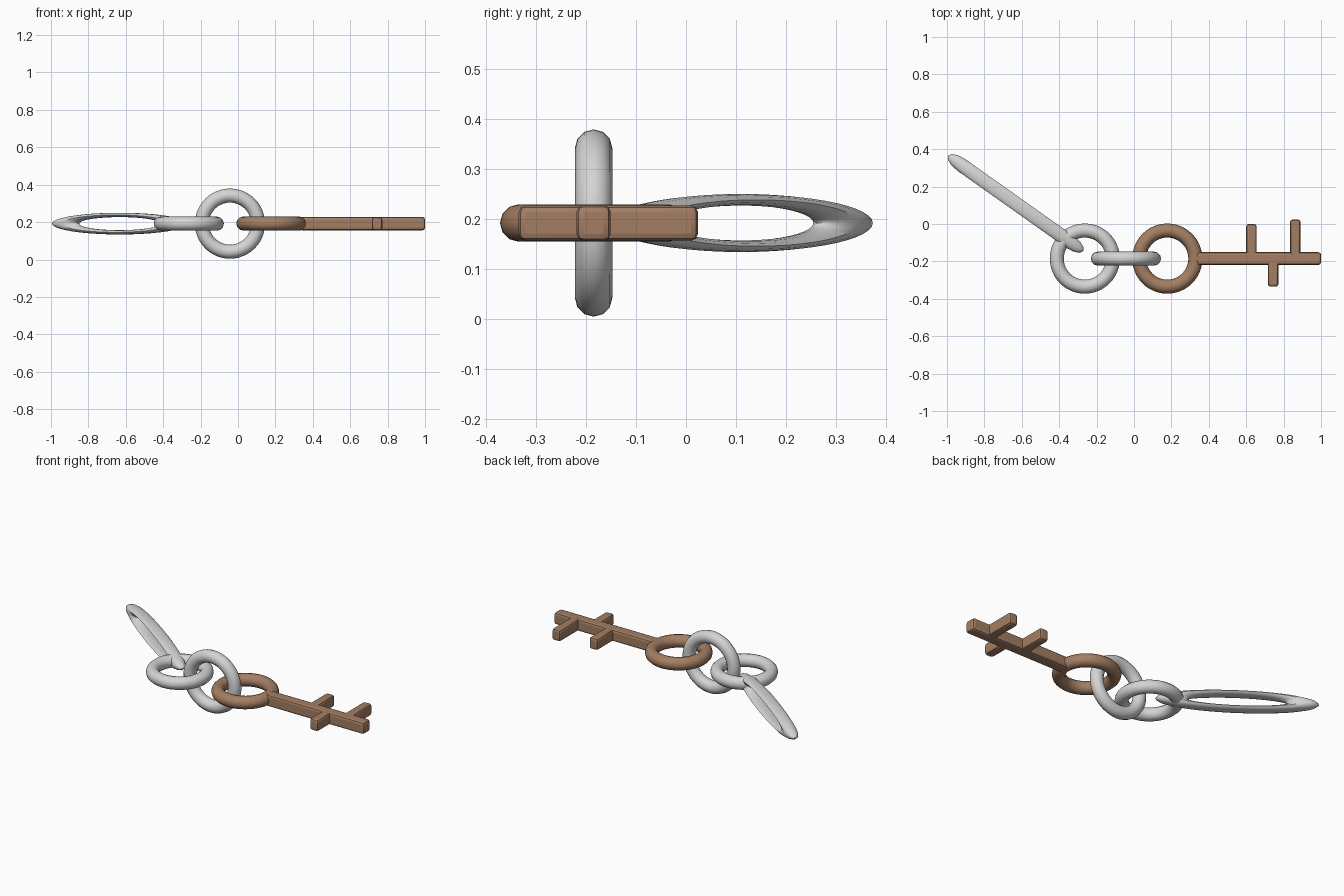
import bpy
import math

if "Cube" in bpy.data.objects:
    bpy.data.objects.remove(bpy.data.objects["Cube"])

CY, CZ = -0.185, 0.192     # line of the chain


def material(name, rgb):
    m = bpy.data.materials.new(name)
    m.diffuse_color = (*rgb, 1)
    m.use_nodes = True
    m.node_tree.nodes["Principled BSDF"].inputs["Base Color"].default_value = m.diffuse_color
    return m


steel = material("light_steel", (0.66, 0.66, 0.66))
bronze = material("bronze_brown", (0.37, 0.21, 0.125))


def finish(ob, name, mat):
    ob.name = name
    ob.data.materials.append(mat)
    bpy.ops.object.transform_apply(location=False, rotation=False, scale=True)
    bpy.ops.object.shade_smooth_by_angle(angle=math.radians(40))
    return ob


def ring(name, mat, loc, rot=(0, 0, 0), scale=(1, 1, 1)):
    bpy.ops.mesh.primitive_torus_add(major_radius=0.15, minor_radius=0.0375,
                                     major_segments=48, minor_segments=12,
                                     location=loc, rotation=rot)
    ob = bpy.context.object
    ob.scale = scale
    return finish(ob, name, mat)


def bar(name, mat, x0, x1, y0, y1, height):
    bpy.ops.mesh.primitive_cube_add(size=1, location=((x0 + x1) / 2, (y0 + y1) / 2, CZ))
    ob = bpy.context.object
    ob.scale = (x1 - x0, y1 - y0, height)
    finish(ob, name, mat)
    bev = ob.modifiers.new("rounded_edges", 'BEVEL')
    bev.width = 0.014
    bev.segments = 2
    bpy.ops.object.modifier_apply(modifier=bev.name)
    bpy.ops.object.shade_smooth_by_angle(angle=math.radians(40))
    return ob


# chain links: long flattened loop, flat link, upright link
ring("long_loop", steel, (-0.6325, 0.11, CZ),
     (math.pi / 2, 0, math.radians(-35.3)), (2.36, 0.31, 1))
ring("flat_link", steel, (-0.263, CY, CZ))
ring("upright_link", steel, (-0.043, CY, CZ), (math.pi / 2, 0, 0))

# key: bow ring, shaft and teeth
ring("key_bow", bronze, (0.178, CY, CZ))
bar("key_shaft", bronze, 0.33, 1.0, CY - 0.034, CY + 0.034, 0.072)
for i, (x, tip) in enumerate([(0.628, 0.0), (0.744, -0.335), (0.862, 0.024)]):
    bar(f"key_tooth_{i + 1}", bronze, x - 0.028, x + 0.028,
        min(CY, tip), max(CY, tip), 0.071)
